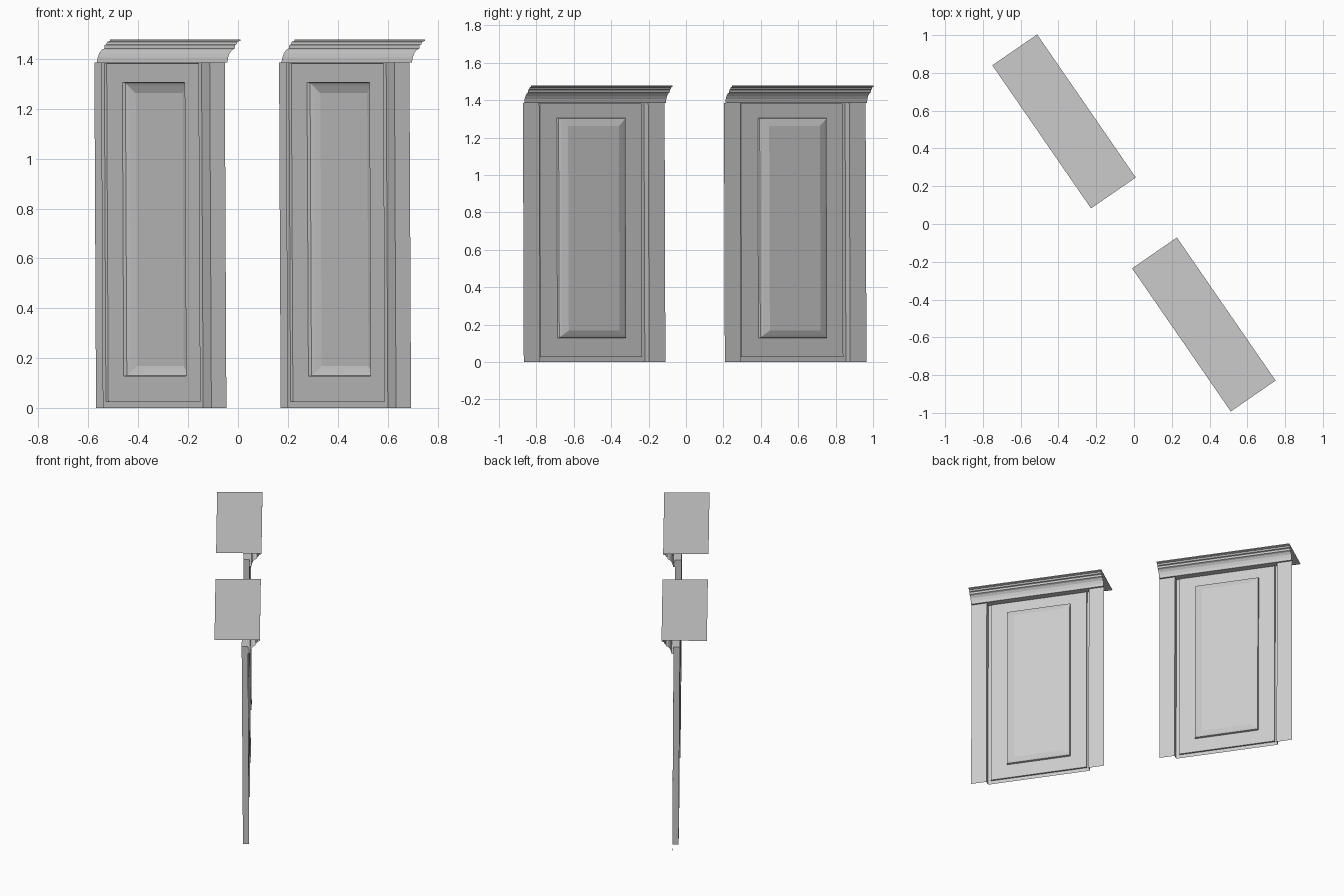
import bpy, bmesh, math
from mathutils import Matrix

cube = bpy.data.objects.get("Cube")
if cube:
    bpy.data.objects.remove(cube, do_unlink=True)

WIDTH, FACE, DEPTH = 0.92, 0.212, 0.288   # unit width, door plane, top depth
BODY, TOP = 1.385, 1.478                  # height of body and of top

paint = bpy.data.materials.new("grey_paint")
paint.use_nodes = True
grey = (0.6, 0.6, 0.6, 1)
paint.diffuse_color = grey
paint.node_tree.nodes["Principled BSDF"].inputs["Base Color"].default_value = grey


def finish(name, bm, place):
    mesh = bpy.data.meshes.new(name)
    bm.to_mesh(mesh)
    bm.free()
    mesh.materials.append(paint)
    obj = bpy.data.objects.new(name, mesh)
    bpy.context.collection.objects.link(obj)
    obj.matrix_world = place


def lean(y, z):
    """The fronts stand very slightly further out at the foot."""
    return FACE + y + 0.008 * (1 - z / BODY)


def nested_panel(name, rings, place):
    """Concentric rectangles (side inset, bottom, top, depth), last one filled."""
    bm = bmesh.new()
    loops = []
    for inset, low, high, y in rings:
        a, b = inset, WIDTH - inset
        corners = [(a, low), (a, high), (b, high), (b, low)]
        loops.append([bm.verts.new((x, lean(y, z), z)) for x, z in corners])
    for outer, inner in zip(loops, loops[1:]):
        for i in range(4):
            j = (i + 1) % 4
            bm.faces.new((outer[i], outer[j], inner[j], inner[i]))
    bm.faces.new(loops[-1])
    finish(name, bm, place)


def sweep(name, profile, x0, x1, place):
    """Straight sheet moulding from a (depth, height) profile."""
    bm = bmesh.new()
    rows = [[bm.verts.new((x, y, z)) for x in (x0, x1)] for y, z in profile]
    for a, b in zip(rows, rows[1:]):
        bm.faces.new((a[1], a[0], b[0], b[1]))
    finish(name, bm, place)


def pilaster(name, outer, inner, place):
    """Flat side strip with a return back to the recessed door."""
    bm = bmesh.new()
    rows = []
    for x, y in ((outer, 0), (inner, 0), (inner, -0.04)):
        rows.append([bm.verts.new((x, lean(y, z), z)) for z in (0, BODY)])
    for a, b in zip(rows, rows[1:]):
        quad = [a[0], a[1], b[1], b[0]]
        bm.faces.new(quad if outer < inner else quad[::-1])
    finish(name, bm, place)


door_rings = [
    (0.106, 0.0, BODY, -0.04),       # recess
    (0.128, 0.026, BODY - 0.002, -0.04),
    (0.13, 0.027, BODY - 0.003, -0.03),  # door slab
    (0.24, 0.128, 1.306, -0.03),     # raised panel step
    (0.243, 0.131, 1.303, -0.017),
    (0.258, 0.142, 1.29, -0.012),    # raised panel bevel
    (0.295, 0.168, 1.262, -0.003),
]
crown_profile = [
    (0.0, BODY), (0.012, BODY), (0.016, 1.405), (0.024, 1.423), (0.036, 1.436),
    (0.048, 1.441), (0.05, 1.455), (0.058, 1.458), (0.062, 1.468),
    (0.076, 1.472), (0.076, TOP),
]

for side, x, y in (("right", -0.75, 0.84), ("left", -0.01, -0.235)):
    place = Matrix.Translation((x, y, 0)) @ Matrix.Rotation(math.radians(-55.4), 4, "Z")
    nested_panel(side + "_door", door_rings, place)
    pilaster(side + "_pilaster_a", 0, 0.106, place)
    pilaster(side + "_pilaster_b", WIDTH, WIDTH - 0.106, place)
    # Underside of the crown above the recessed door
    sweep(side + "_soffit", [(FACE - 0.04, BODY), (FACE, BODY)], 0.106, WIDTH - 0.106, place)
    sweep(side + "_crown", [(FACE + d, z) for d, z in crown_profile], 0, WIDTH, place)
    sweep(side + "_top", [(DEPTH, TOP), (0, TOP)], 0, WIDTH, place)
